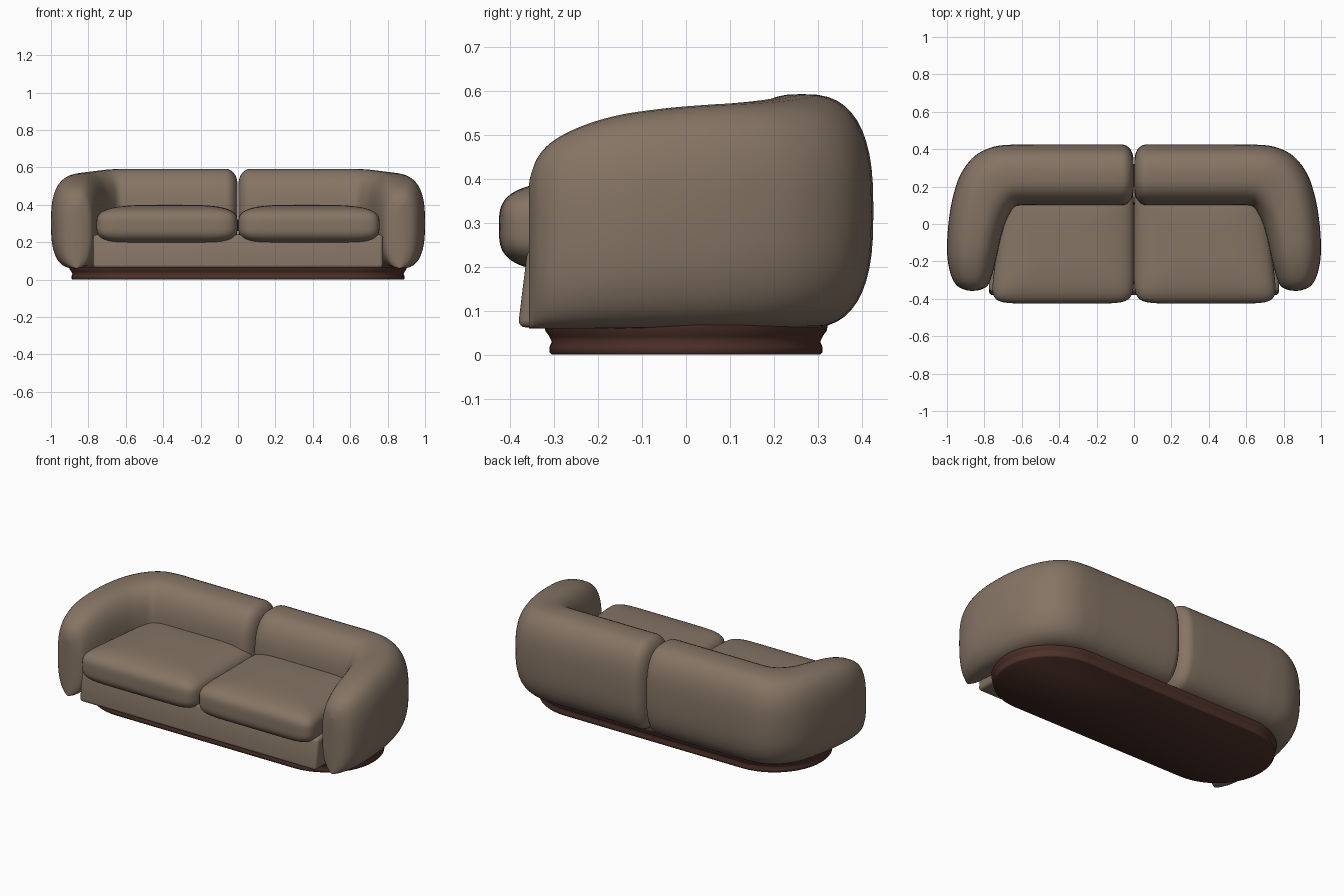
import bpy, bmesh, math
from mathutils import Vector

cube = bpy.data.objects.get("Cube")
if cube:
    bpy.data.objects.remove(cube, do_unlink=True)


def material(name, rgb):
    m = bpy.data.materials.new(name)
    m.use_nodes = True
    m.diffuse_color = (*rgb, 1)
    m.node_tree.nodes["Principled BSDF"].inputs["Base Color"].default_value = (*rgb, 1)
    return m


FABRIC = material("taupe_fabric", (0.235, 0.175, 0.128))
WOOD = material("dark_brown_wood", (0.075, 0.03, 0.022))


def finish(bm, name, mat, mirror=False, angle=50):
    bmesh.ops.recalc_face_normals(bm, faces=bm.faces)
    me = bpy.data.meshes.new(name)
    bm.to_mesh(me)
    bm.free()
    ob = bpy.data.objects.new(name, me)
    bpy.context.collection.objects.link(ob)
    me.materials.append(mat)
    bpy.ops.object.select_all(action="DESELECT")
    ob.select_set(True)
    bpy.context.view_layer.objects.active = ob
    bpy.ops.object.shade_smooth_by_angle(angle=math.radians(angle))
    if mirror:
        mod = ob.modifiers.new("Mirror", "MIRROR")
        mod.use_mirror_merge = False
    return ob


def skin(rings):
    """Bridge closed rings of points and cap both ends."""
    bm = bmesh.new()
    loops = [[bm.verts.new(p) for p in ring] for ring in rings]
    n = len(loops[0])
    for a, b in zip(loops, loops[1:]):
        for i in range(n):
            j = (i + 1) % n
            bm.faces.new((a[i], a[j], b[j], b[i]))
    bm.faces.new(loops[0])
    bm.faces.new(loops[-1])
    return bm


def power(v, e):
    return math.copysign(abs(v) ** e, v)


def section(st, inset=0.0, x_shift=0.0, bottom=0.06, n=2.7, count=48):
    """Upright rounded cross-section between an outer and an inner point."""
    ox, oy, ix, iy, top = st
    mid = Vector(((ox + ix) / 2 + x_shift, (oy + iy) / 2, (top + bottom) / 2))
    half = Vector(((ox - ix) / 2, (oy - iy) / 2, 0))
    half *= 1 - inset / half.length
    high = (top - bottom) / 2 - inset
    ring = []
    for k in range(count):
        a = math.tau * k / count
        ring.append(mid + half * power(math.cos(a), 2 / n)
                    + Vector((0, 0, high * power(math.sin(a), 2 / n))))
    return ring


def catmull(pts, steps):
    out = []
    for i in range(len(pts) - 1):
        p0, p1, p2 = pts[max(i - 1, 0)], pts[i], pts[i + 1]
        p3 = pts[min(i + 2, len(pts) - 1)]
        for s in range(steps):
            t = s / steps
            out.append(p1 + (p2 - p0) * (t / 2)
                       + (p0 * 2 - p1 * 5 + p2 * 4 - p3) * (t * t / 2)
                       + (p1 * 3 - p0 - p2 * 3 + p3) * (t ** 3 / 2))
    return out + [pts[-1]]


# Wrap-around back and arm: outer x, y, inner x, y, top height
stations = [Vector(s) for s in (
    (0.065, 0.425, 0.065, 0.10, 0.592),
    (0.50, 0.425, 0.50, 0.10, 0.592),
    (0.63, 0.425, 0.60, 0.10, 0.592),
    (0.75, 0.413, 0.64, 0.09, 0.588),
    (0.85, 0.365, 0.667, 0.05, 0.58),
    (0.925, 0.27, 0.69, 0.0, 0.573),
    (0.967, 0.15, 0.705, -0.05, 0.568),
    (0.99, 0.02, 0.72, -0.11, 0.56),
    (1.0, -0.12, 0.735, -0.18, 0.545),
    (0.992, -0.22, 0.752, -0.25, 0.52),
    (0.97, -0.295, 0.77, -0.305, 0.487),
    (0.94, -0.335, 0.79, -0.337, 0.45),
    (0.90, -0.353, 0.83, -0.354, 0.405),
    (0.875, -0.357, 0.855, -0.357, 0.38))]
rings = []
for k in range(8):  # rounded end at the middle seam
    a = math.pi / 2 * k / 8
    rings.append(section(stations[0], 0.08 * (1 - math.sin(a)), -0.062 * math.cos(a)))
rings += [section(s) for s in catmull(stations, 5)]
finish(skin(rings), "back_and_arm", FABRIC, mirror=True)

# Seat cushion: crowned, rounded block, narrower towards the back
bm = bmesh.new()
bmesh.ops.create_cube(bm, size=2)
bmesh.ops.subdivide_edges(bm, edges=bm.edges, cuts=24, use_grid_fill=True)
PLAN, CROWN = 9, 3.5
for v in bm.verts:
    x, y, z = v.co
    flat = (abs(x) ** PLAN + abs(y) ** PLAN) ** (CROWN / PLAN)
    p = v.co / (flat + abs(z) ** CROWN) ** (1 / CROWN)
    v.co = ((0.385 - 0.02 * (p.y + 1)) * (1 + p.x), -0.1025 + 0.3225 * p.y, 0.29 + 0.11 * p.z)
finish(bm, "seat_cushion", FABRIC, mirror=True)

# Upholstered seat base under the cushions
bm = bmesh.new()
bmesh.ops.create_cube(bm, size=1)
for v in bm.verts:
    front = v.co.y < 0
    high = v.co.z > 0
    v.co = (math.copysign(0.775, v.co.x), (-0.36 if high else -0.382) if front else 0.2,
            0.24 if high else 0.062)
bmesh.ops.bevel(bm, geom=bm.edges[:], offset=0.018, segments=4, profile=0.5, affect="EDGES")
finish(bm, "seat_base", FABRIC)


# Plinth with rounded ends and a softly moulded side
def stadium(z, grow, count=24):
    ring = []
    for side in (1, -1):
        for k in range(count + 1):
            a = math.pi * k / count - math.pi / 2
            ring.append(Vector((side * (0.58 + (0.31 + grow) * math.cos(a)),
                                side * (0.31 + grow) * math.sin(a), z)))
    return ring


profile = ((0, -0.005), (0.005, 0), (0.018, 0), (0.03, -0.005), (0.042, 0.001), (0.055, 0.01), (0.068, 0.012))
finish(skin([stadium(z, g) for z, g in profile]), "plinth", WOOD)
